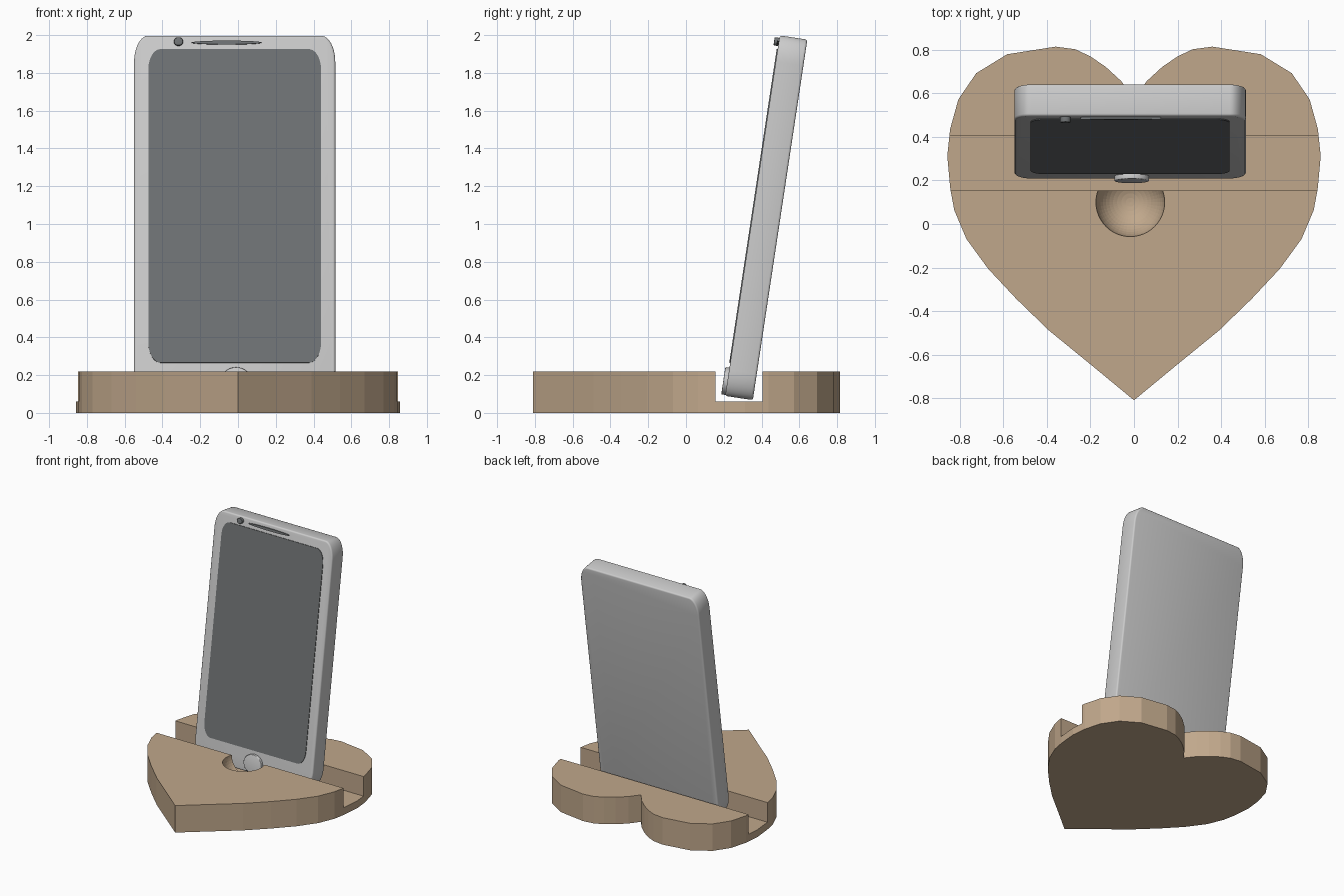
import bpy, bmesh
from math import sin, cos, pi, radians
from mathutils import Matrix

if "Cube" in bpy.data.objects:
    bpy.data.objects.remove(bpy.data.objects["Cube"])


def material(name, rgb):
    m = bpy.data.materials.new(name)
    m.diffuse_color = (*rgb, 1)
    m.use_nodes = True
    m.node_tree.nodes["Principled BSDF"].inputs["Base Color"].default_value = m.diffuse_color
    return m


wood = material("wood", (0.53, 0.39, 0.26))
dark = material("dark_glass", (0.16, 0.17, 0.175))


def prism(name, outline, depth, mat=None):
    """Extrude a closed 3D outline along a depth vector."""
    bm = bmesh.new()
    face = bm.faces.new([bm.verts.new(p) for p in outline])
    new = bmesh.ops.extrude_face_region(bm, geom=[face])["geom"]
    bmesh.ops.translate(bm, vec=depth,
                        verts=[v for v in new if isinstance(v, bmesh.types.BMVert)])
    bmesh.ops.recalc_face_normals(bm, faces=bm.faces)
    me = bpy.data.meshes.new(name)
    bm.to_mesh(me)
    bm.free()
    ob = bpy.data.objects.new(name, me)
    bpy.context.collection.objects.link(ob)
    if mat:
        me.materials.append(mat)
    return ob


def activate(ob):
    bpy.ops.object.select_all(action='DESELECT')
    ob.select_set(True)
    bpy.context.view_layer.objects.active = ob


def cut(ob, cutter):
    mod = ob.modifiers.new("cut", 'BOOLEAN')
    mod.operation = 'DIFFERENCE'
    mod.solver = 'EXACT'
    mod.object = cutter
    activate(ob)
    bpy.ops.object.modifier_apply(modifier=mod.name)
    bpy.data.objects.remove(cutter)


# Heart stand: half outline mirrored across x
half = [(0.2, -0.645), (0.39, -0.49), (0.54, -0.345), (0.67, -0.206),
        (0.77, -0.069), (0.826, 0.064), (0.844, 0.16), (0.858, 0.312),
        (0.845, 0.436), (0.807, 0.573), (0.725, 0.693), (0.583, 0.78),
        (0.36, 0.815), (0.27, 0.803), (0.2, 0.77), (0.13, 0.722), (0.06, 0.658)]
outline = [(0, -0.81)] + half + [(0, 0.58)] + [(-x, y) for x, y in reversed(half)]
stand = prism("heart_stand", [(x, y, 0) for x, y in outline], (0, 0, 0.22), wood)

# Groove for the phone
bpy.ops.mesh.primitive_cube_add(size=1, location=(0, 0.28, 0.26))
groove = bpy.context.object
groove.scale = (3, 0.25, 0.4)
bpy.context.view_layer.update()
cut(stand, groove)

# Finger dimple
bpy.ops.mesh.primitive_uv_sphere_add(segments=48, ring_count=24, radius=0.158,
                                     location=(-0.017, 0.1, 0.221))
cut(stand, bpy.context.object)

# Phone frame: tilted backwards, local -y is the screen side
tilt = Matrix.Translation((-0.0175, 0.425, 1.033)) @ Matrix.Rotation(radians(-8.6), 4, 'X')
FRONT = -0.074


def phone_part(name, x, z, w, h, rx, rz, y0, y1, mat=None, bevel=0.0, n=10):
    """Plate with elliptical corners; w, h are half sizes."""
    pts = []
    for i, (sx, sz) in enumerate(((1, 1), (-1, 1), (-1, -1), (1, -1))):
        for k in range(n + 1):
            a = (i + k / n) * pi / 2
            p = (x + sx * (w - rx) + rx * cos(a), y0, z + sz * (h - rz) + rz * sin(a))
            if not pts or sum(abs(u - v) for u, v in zip(p, pts[-1])) > 1e-5:
                pts.append(p)
    if sum(abs(u - v) for u, v in zip(pts[0], pts[-1])) < 1e-5:
        pts.pop()
    ob = prism(name, pts, (0, y1 - y0, 0), mat)
    ob.matrix_world = tilt
    if bevel:
        mod = ob.modifiers.new("bevel", 'BEVEL')
        mod.width = bevel
        mod.segments = 3
        mod.limit_method = 'ANGLE'
        mod.angle_limit = radians(50)
        activate(ob)
        bpy.ops.object.modifier_apply(modifier=mod.name)
    activate(ob)
    bpy.ops.object.shade_smooth_by_angle(angle=radians(35))
    return ob


phone_part("phone_body", 0, 0, 0.5325, 0.965, 0.075, 0.14, FRONT, -FRONT, bevel=0.012)
phone_part("screen", 0, 0.0515, 0.4575, 0.8395, 0.065, 0.11, FRONT - 0.005, FRONT + 0.01, dark)
phone_part("camera", -0.2975, 0.93, 0.024, 0.022, 0.024, 0.022, FRONT - 0.025, FRONT + 0.01,
           dark, bevel=0.004, n=6)
phone_part("speaker_slot", -0.0425, 0.926, 0.185, 0.01, 0.185, 0.01, FRONT - 0.01, FRONT + 0.01, dark)
phone_part("home_button", 0.0075, -0.887, 0.08, 0.073, 0.08, 0.073, FRONT - 0.022, FRONT + 0.01,
           bevel=0.005)
